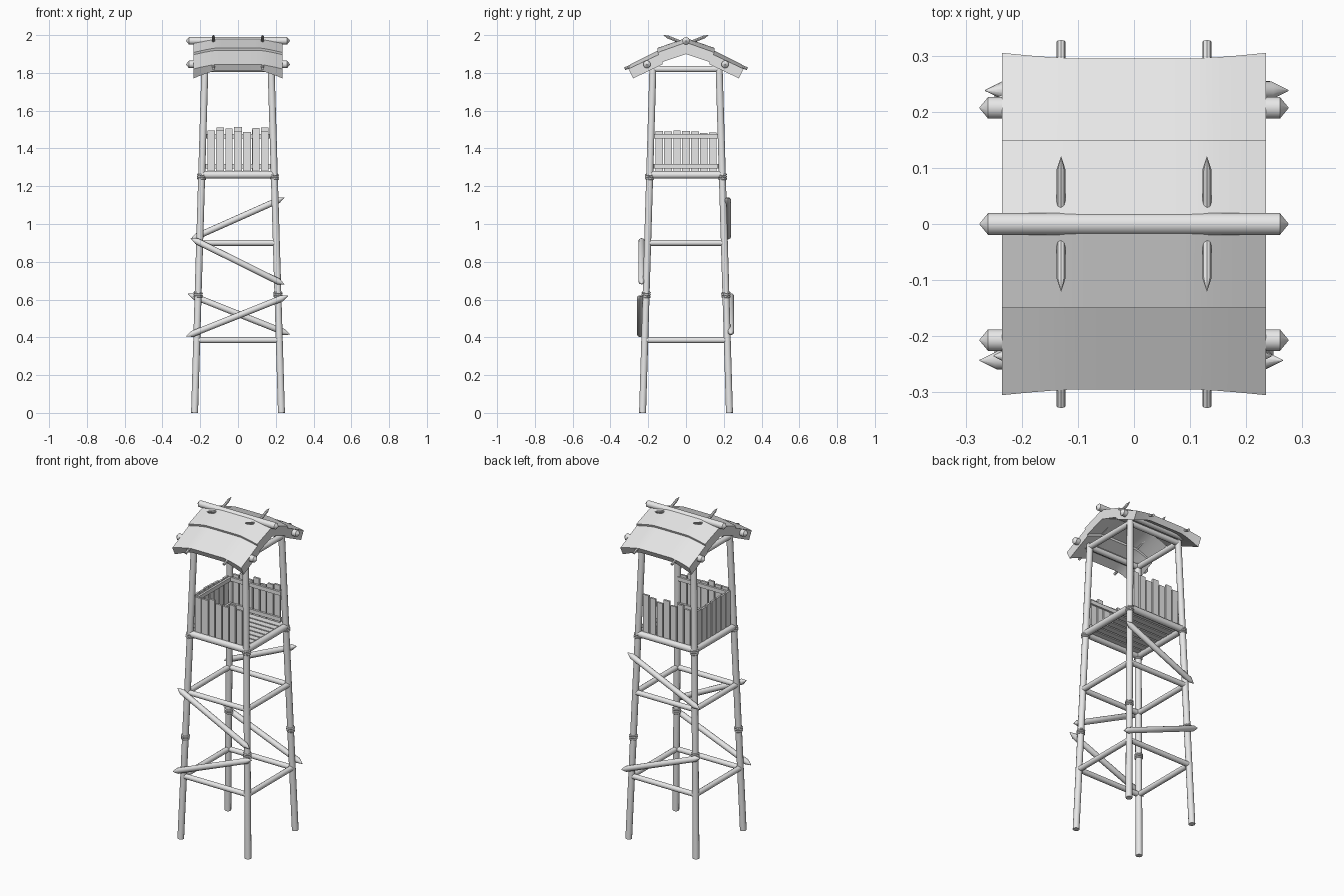
import bpy, bmesh, math, random
from mathutils import Vector

random.seed(4)
if "Cube" in bpy.data.objects:
    bpy.data.objects.remove(bpy.data.objects["Cube"])

mat = bpy.data.materials.new("plain grey")
mat.use_nodes = True
GREY = (0.8, 0.8, 0.8, 1)
mat.diffuse_color = GREY
mat.node_tree.nodes["Principled BSDF"].inputs["Base Color"].default_value = GREY


def finish(name, bm, smooth=True):
    bmesh.ops.recalc_face_normals(bm, faces=bm.faces)
    mesh = bpy.data.meshes.new(name)
    bm.to_mesh(mesh)
    bm.free()
    ob = bpy.data.objects.new(name, mesh)
    bpy.context.collection.objects.link(ob)
    mesh.materials.append(mat)
    if smooth:
        bpy.ops.object.select_all(action="DESELECT")
        ob.select_set(True)
        bpy.context.view_layer.objects.active = ob
        bpy.ops.object.shade_smooth_by_angle(angle=math.radians(35))
    return ob


def loft(bm, rings):
    """Skin a list of equal rings of points and cap both ends."""
    rows = [[bm.verts.new(p) for p in ring] for ring in rings]
    n = len(rows[0])
    for a, b in zip(rows, rows[1:]):
        for i in range(n):
            j = (i + 1) % n
            bm.faces.new((a[i], a[j], b[j], b[i]))
    bm.faces.new(rows[0])
    bm.faces.new(rows[-1])


def log(name, a, b, r, tip_a=0, tip_b=0, sides=12):
    """Round log from a to b; a tip length sharpens that end."""
    a, b = Vector(a), Vector(b)
    axis = (b - a).normalized()
    u = axis.orthogonal().normalized()
    v = axis.cross(u)
    stations = [(a + axis * tip_a, r), (b - axis * tip_b, r)]
    if tip_a:
        stations.insert(0, (a, r * 0.06))
    if tip_b:
        stations.append((b, r * 0.06))
    angles = [math.tau * i / sides for i in range(sides)]
    bm = bmesh.new()
    loft(bm, [[c + (u * math.cos(t) + v * math.sin(t)) * k for t in angles]
              for c, k in stations])
    return finish(name, bm)


def box(bm, lo, hi):
    x, y, z = lo
    X, Y, Z = hi
    loft(bm, [[(x, y, h), (X, y, h), (X, Y, h), (x, Y, h)] for h in (z, Z)])


def spread(z):
    """Distance of a leg's centre from the middle planes at height z."""
    return 0.23 - 0.03 * z


SIDES = (-1, 1)
CORNERS = [(sx, sy) for sx in SIDES for sy in SIDES]

# Leaning legs with rope lashings
for sx, sy in CORNERS:
    top = 1.835
    log("leg", (sx * spread(0), sy * spread(0), 0),
        (sx * spread(top), sy * spread(top), top), 0.019)
    for height in (0.625, 1.25):
        for k in (-1, 0, 1):
            z = height + k * 0.01
            bpy.ops.mesh.primitive_torus_add(
                major_segments=16, minor_segments=6, major_radius=0.02,
                minor_radius=0.005, location=(sx * spread(z), sy * spread(z), z),
                rotation=(0.06 * k, 0.08, 0))
            rope = bpy.context.object
            rope.name = "rope_lashing"
            rope.data.materials.append(mat)
            bpy.ops.object.shade_smooth()

# Horizontal beams on all four sides
for z, r in ((0.385, 0.016), (0.9, 0.016), (1.26, 0.02), (1.82, 0.017)):
    d = spread(z)
    for s in SIDES:
        log("cross_beam", (-d, s * d, z), (d, s * d, z), r)
        log("side_beam", (s * d, -d, z), (s * d, d, z), r)

# Sharpened diagonal braces on the front and back
for y, xa, za, xb, zb in ((-0.235, -0.25, 0.925, 0.245, 0.68),
                          (-0.243, -0.275, 0.405, 0.265, 0.62),
                          (0.222, -0.25, 0.92, 0.245, 1.14),
                          (0.238, -0.265, 0.63, 0.275, 0.415)):
    log("diagonal_brace", (xa, y, za), (xb, y, zb), 0.017, 0.035, 0.035)

# Floor boards
bm = bmesh.new()
COUNT = 8
step = 0.36 / COUNT
for i in range(COUNT):
    y = -0.18 + i * step
    box(bm, (-0.185, y + 0.004, 1.262), (0.185, y + step - 0.004, 1.28))
finish("floor_boards", bm, False)


# Plank railings on three sides, the fourth is the open entrance
def railing(name, turn):
    bm = bmesh.new()
    n = 7
    w = 0.33 / n
    for i in range(n):
        x = -0.165 + i * w
        gap = random.uniform(0.002, 0.005)
        box(bm, (x + gap, -0.19, 1.272 + random.uniform(0, 0.008)),
            (x + w - gap, -0.178, random.uniform(1.48, 1.515)))
    for z in (1.305, 1.465):
        box(bm, (-0.175, -0.178, z - 0.012), (0.175, -0.166, z + 0.012))
    ob = finish(name, bm, False)
    ob.rotation_euler.z = turn


railing("front_railing", 0)
railing("back_railing", math.pi)
railing("side_railing", -math.pi / 2)


# Two overlapping roof sheets on each slope, drooping at the gable ends
def roof_sheet(name, side, y0, z0, y1, z1):
    slope = Vector((y1 - y0, z1 - z0)).normalized()
    bm = bmesh.new()
    rings = []
    for i in range(17):
        x = 0.235 * (i / 8 - 1)
        bend = max(0, (abs(x) - 0.11) / 0.125) ** 1.3
        drop = 0.024 * bend
        thick = 0.036 + 0.02 * bend
        out = y1 + 0.01 * bend * (y1 > 0.2)
        foot = (out + slope.y * thick, z1 - drop - slope.x * thick)
        rings.append([(x, side * y, z) for y, z in (
            (y0, z0 - drop), (out, z1 - drop), foot, (y0, z0 - drop - thick - 0.005))])
    loft(bm, rings)
    finish(name, bm)


for s in SIDES:
    roof_sheet("upper_roof_sheet", s, 0, 1.985, 0.15, 1.932)
    roof_sheet("lower_roof_sheet", s, 0.125, 1.93, 0.295, 1.845)
    log("eave_log", (-0.275, s * 0.207, 1.845), (0.275, s * 0.207, 1.845), 0.02, 0.015, 0.015)
    # Thin rafters crossing above the ridge
    for x in (-0.13, 0.13):
        log("rafter", (x, -s * 0.325, 1.822), (x, s * 0.12, 2.0), 0.008, 0, 0.025, 8)
log("ridge_log", (-0.275, 0, 1.97), (0.275, 0, 1.97), 0.02, 0.015, 0.015)
